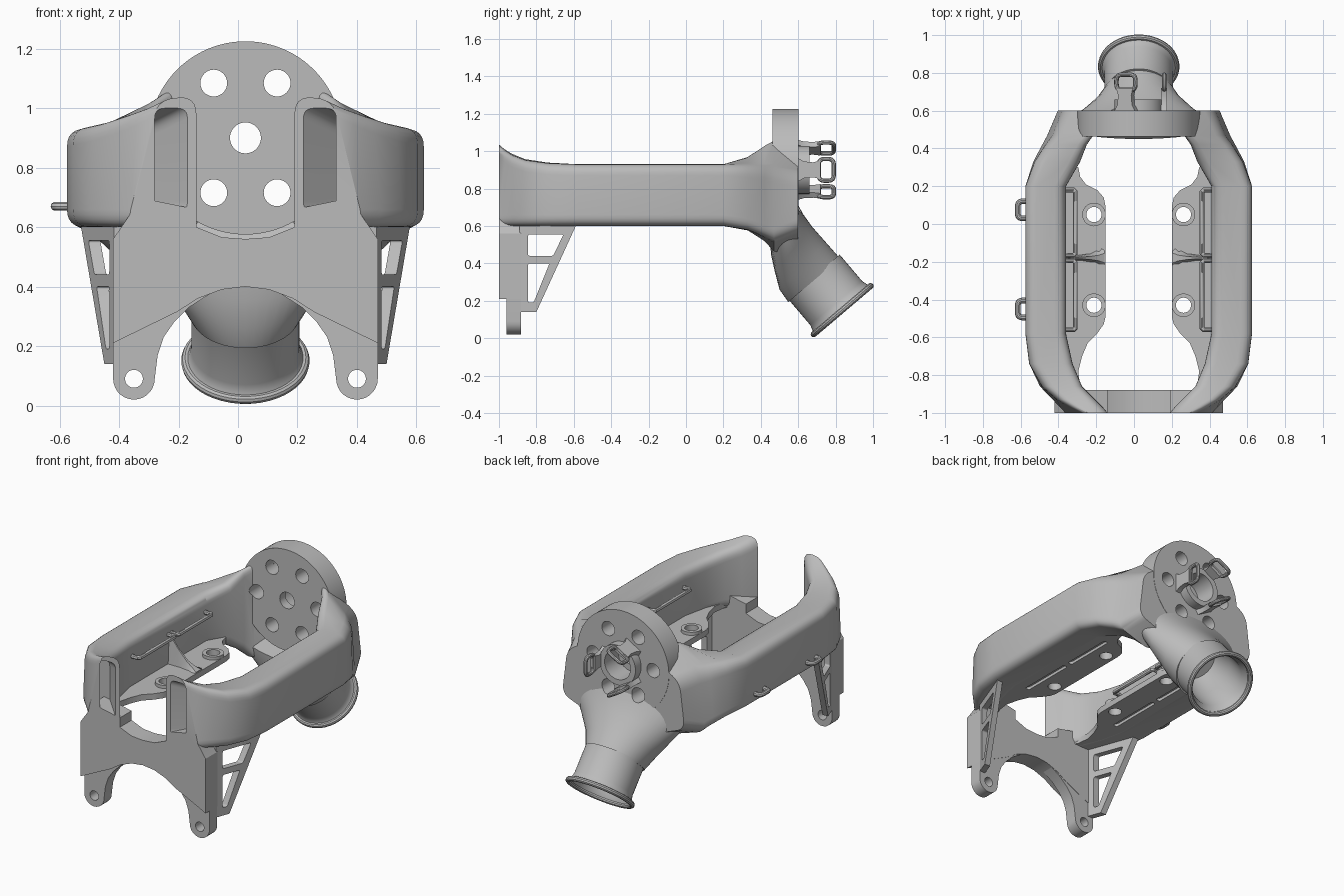
import bpy, bmesh, math
from mathutils import Vector

cube = bpy.data.objects.get("Cube")
if cube:
    bpy.data.objects.remove(cube, do_unlink=True)

CX = 0.025  # symmetry plane of the body
grey = bpy.data.materials.new("matte grey")
grey.use_nodes = True
grey.diffuse_color = (0.5, 0.5, 0.5, 1)
grey.node_tree.nodes["Principled BSDF"].inputs["Base Color"].default_value = (0.5, 0.5, 0.5, 1)


def activate(ob):
    bpy.ops.object.select_all(action='DESELECT')
    ob.select_set(True)
    bpy.context.view_layer.objects.active = ob


def loft(name, rings):
    """Skin a list of equal rings and cap both ends."""
    bm = bmesh.new()
    rows = [[bm.verts.new(p) for p in ring] for ring in rings]
    n = len(rows[0])
    for a, b in zip(rows, rows[1:]):
        for i in range(n):
            bm.faces.new((a[i], a[(i + 1) % n], b[(i + 1) % n], b[i]))
    bm.faces.new(rows[0][::-1])
    bm.faces.new(rows[-1])
    bmesh.ops.recalc_face_normals(bm, faces=bm.faces)
    me = bpy.data.meshes.new(name)
    bm.to_mesh(me)
    bm.free()
    ob = bpy.data.objects.new(name, me)
    bpy.context.collection.objects.link(ob)
    ob.location.x = CX
    me.materials.append(grey)
    return ob


def prism(name, pts, axis, lo, hi):
    def place(p, h):
        q = list(p)
        q.insert("xyz".index(axis), h)
        return q
    return loft(name, [[place(p, h) for p in pts] for h in (lo, hi)])


def circle(u, v, r, n=40):
    return [(u + r * math.cos(math.tau * i / n), v + r * math.sin(math.tau * i / n)) for i in range(n)]


def rounded(corners, radius, steps=6):
    """Round every corner of a 2D polygon."""
    pts, c = [], [Vector(p) for p in corners]
    for i, p in enumerate(c):
        a, b = c[i - 1] - p, c[(i + 1) % len(c)] - p
        s = p + a.normalized() * min(radius, a.length * 0.45)
        e = p + b.normalized() * min(radius, b.length * 0.45)
        for k in range(steps + 1):
            t = k / steps
            pts.append(tuple(s * (1 - t) ** 2 + p * 2 * t * (1 - t) + e * t * t))
    return pts


def modify(ob, kind, **settings):
    m = ob.modifiers.new(kind, kind)
    for k, v in settings.items():
        setattr(m, k, v)
    activate(ob)
    bpy.ops.object.modifier_apply(modifier=m.name)


def cut(obs, cutters):
    for c in cutters:
        c.hide_render = True
        for ob in obs:
            modify(ob, 'BOOLEAN', object=c, operation='DIFFERENCE', solver='EXACT')
        bpy.data.objects.remove(c, do_unlink=True)


def mirror(ob):
    modify(ob, 'MIRROR')
    return ob


def wire(name, pts, depth, closed=True):
    cu = bpy.data.curves.new(name, 'CURVE')
    cu.dimensions = '3D'
    cu.bevel_depth, cu.bevel_resolution = depth, 3
    cu.use_fill_caps = True
    sp = cu.splines.new('POLY')
    sp.points.add(len(pts) - 1)
    for q, p in zip(sp.points, pts):
        q.co = (*p, 1)
    sp.use_cyclic_u = closed
    ob = bpy.data.objects.new(name, cu)
    bpy.context.collection.objects.link(ob)
    ob.location.x = CX
    cu.materials.append(grey)
    activate(ob)
    bpy.ops.object.convert(target='MESH')
    return bpy.context.object


# Side rails: y, inner x, outer x low, outer x high, bottom in, bottom out, top out, top in
stations = [
    (-1, .165, .40, .295, .60, .60, 1.03, 1.04),
    (-.97, .19, .425, .36, .60, .60, 1.0, 1.015),
    (-.93, .23, .46, .43, .60, .60, .975, .99),
    (-.86, .30, .525, .51, .60, .60, .95, .96),
    (-.74, .35, .58, .58, .60, .60, .935, .94),
    (-.58, .385, .60, .60, .60, .60, .93, .93),
    (.20, .385, .60, .60, .60, .60, .93, .93),
    (.33, .31, .56, .55, .575, .58, .92, .98),
    (.42, .275, .515, .49, .51, .55, .90, 1.05),
    (.47, .24, .49, .45, .45, .53, .89, 1.08),
    (.60, .02, .435, .40, .42, .58, .87, 1.10)]
rail = loft("side_rails", [
    [(x, y, z) for x, z in rounded([(xi, bi), (xl, bo), (xh, to), (xi, ti)], .06)]
    for y, xi, xl, xh, bi, bo, to, ti in stations])
slot = [loft("slot_cutter", [
    [(x + dx, y, z) for x, z in rounded([(.195, .65), (.305, .65), (.305, 1.0 - drop), (.195, 1.0 - drop)], .035)]
    for y, dx, drop in ((-1.02, -.01, 0), (-1, 0, 0), (-.88, .125, .06))])]
cut([rail], slot)
mirror(rail)

# Inner floor shelves with screw holes and strap grooves
shelf = prism("floor_shelves", [
    (.44, .33), (.32, .30), (.31, .25), (.28, .21), (.22, .18), (.185, .14), (.175, .09),
    (.175, -.49), (.185, -.53), (.22, -.58), (.27, -.63), (.30, -.70), (.32, -.78),
    (.31, -.86), (.29, -.90), (.44, -.90), (.50, -.70), (.50, .20)], 'z', .602, .64)
bosses = [prism("screw_boss", circle(.237, y, .062), 'z', .605, .66) for y in (.05, -.43)]
cut([shelf] + bosses, [prism("hole_cutter", circle(.237, y, .04), 'z', .5, .8) for y in (.05, -.43)])
cut([shelf], [prism("groove_cutter", rounded([(.33, a), (.36, a), (.36, b), (.33, b)], .014), 'z', .5, .62)
              for a, b in ((-.56, -.2), (-.16, .18))])
for ob in [shelf] + bosses:
    mirror(ob)

# Flared ribs between wall and shelf, and strap bars along the wall
mirror(loft("shelf_ribs", [
    [(x, -.18 - w, .62), (x, -.18 + w, .62), (x, -.18 + w * .3, z), (x, -.18 - w * .3, z)]
    for x, w, z in ((.18, .085, .645), (.21, .05, .66), (.26, .025, .69), (.32, .016, .75), (.40, .016, .85))]))
for a, b in ((-.56, -.195), (-.165, .18)):
    mirror(wire("strap_bar", [(.40, a, .83), (.345, a, .83), (.335, a + .01, .83),
                              (.335, b - .01, .83), (.345, b, .83), (.40, b, .83)], .013, False))

# Front plate
half = [(.08, .566), (.165, .60), (.165, .66), (.36, .70), (.39, .64), (.445, .56),
        (.445, .21), (.23, .315), (.16, .36), (.08, .39)]
prism("front_plate", [(0, .56)] + half + [(0, .40)] + [(-x, z) for x, z in reversed(half)], 'y', -1, -.88)

# Legs with a rounded foot and an eye
foot = [(.375 + .07 * math.cos(a), .09 + .07 * math.sin(a)) for a in
        [-math.pi * i / 14 for i in range(15)]]
leg = prism("front_legs", foot + [(.295, .17), (.275, .23), (.24, .28), (.19, .33), (.12, .375),
                                  (.12, .42), (.445, .42)], 'y', -.96, -.882)
cut([leg], [prism("eye_cutter", circle(.375, .09, .03), 'y', -1.1, -.8)])
mirror(leg)

# Triangular braces under the rails, splayed outward toward the back
brace = prism("side_braces", [(-.89, .62), (-.58, .62), (-.80, .14), (-.89, .14)], 'x', -.025, .015)
cut([brace], [prism("window_cutter", rounded(w, .012), 'x', -.1, .1) for w in (
    [(-.845, .555), (-.655, .555), (-.71, .44), (-.845, .44)],
    [(-.845, .40), (-.73, .40), (-.815, .19), (-.845, .19)])])
for v in brace.data.vertices:
    v.co.x += .43 + (v.co.y + .88) * .37
mirror(brace)

# Rear mounting disc
disc = prism("mount_disc", circle(0, .9, .325, 96), 'y', .462, .602)

# Funnel blending from the rear body into the hose tube
def tilted(cy, cz, dy, dz, width, n=48):
    return [(width * math.cos(t), cy + dy * math.sin(t), cz + dz * math.sin(t))
            for t in (math.tau * i / n for i in range(n))]

funnel = loft("hose_funnel", [
    tilted(.52, .62, .07, .11, .40), tilted(.54, .555, .085, .11, .375), tilted(.575, .475, .10, .12, .31),
    tilted(.625, .385, .125, .125, .235), tilted(.685, .31, .138, .117, .185)])
axis = Vector((0, .647, -.762))
end = Vector((0, .835, .15))


def ring(dist, r):
    c = end + axis * dist
    return tilted(c.y, c.z, .762 * r, .647 * r, r)


tube = loft("hose_tube", [ring(-.235, .182), ring(-.05, .182), ring(-.02, .19), ring(0, .205)])
cut([funnel, tube], [loft("bore_cutter", [ring(-.36, .13), ring(-.22, .163), ring(-.05, .163), ring(.02, .20)])])
wire("hose_rim", ring(0, .2), .016)

# Bolt circle and shaft hole through disc and everything behind it
holes = [prism("bolt_cutter", circle(.213 * math.cos(a), .9 + .213 * math.sin(a), .045), 'y', .3, .95)
         for a in (math.tau * i / 6 for i in range(6))]
holes = [h for i, h in enumerate(holes)]
shaft = prism("shaft_cutter", circle(0, .9, .052), 'y', .3, .95)
pocket = prism("pocket_cutter", circle(0, .9, .092), 'y', .52, .95)
cut([disc, rail, funnel], holes + [shaft, pocket])

# Collar with three cable loops on the back of the disc
collar = prism("rear_collar", circle(0, .9, .128), 'y', .595, .66)
cut([collar], [prism("collar_cutter", circle(0, .9, .092), 'y', .5, .8)])
for i in range(3):
    a = math.tau * i / 3
    out, tan = Vector((math.cos(a), 0, math.sin(a))), Vector((-math.sin(a), 0, math.cos(a)))
    base = Vector((0, 0, .9)) + out * .135

    def at(u, y, w=0):
        return base + tan * u + out * w + Vector((0, y, 0))
    wire("cable_loop", [at(u, y) for u, y in rounded([(-.058, .71), (.058, .71), (.058, .79), (-.058, .79)], .03)], .012)
    loft("loop_stem", [[at(-w, y, -.018), at(w, y, -.018), at(w, y, .014), at(-w, y, .014)]
                       for y, w in ((.595, .065), (.63, .045), (.68, .04), (.72, .05))])

# Cable loops on one outer wall
for y in (.075, -.45):
    wire("side_loop", [(u, v, .67) for u, v in rounded(
        [(-.58, y - .045), (-.64, y - .045), (-.64, y + .045), (-.58, y + .045)], .025)], .015)

# Smooth shading with crisp edges
for ob in bpy.context.collection.objects:
    if ob.type == 'MESH' and grey.name in ob.data.materials:
        activate(ob)
        bpy.ops.object.shade_smooth_by_angle(angle=math.radians(32))
